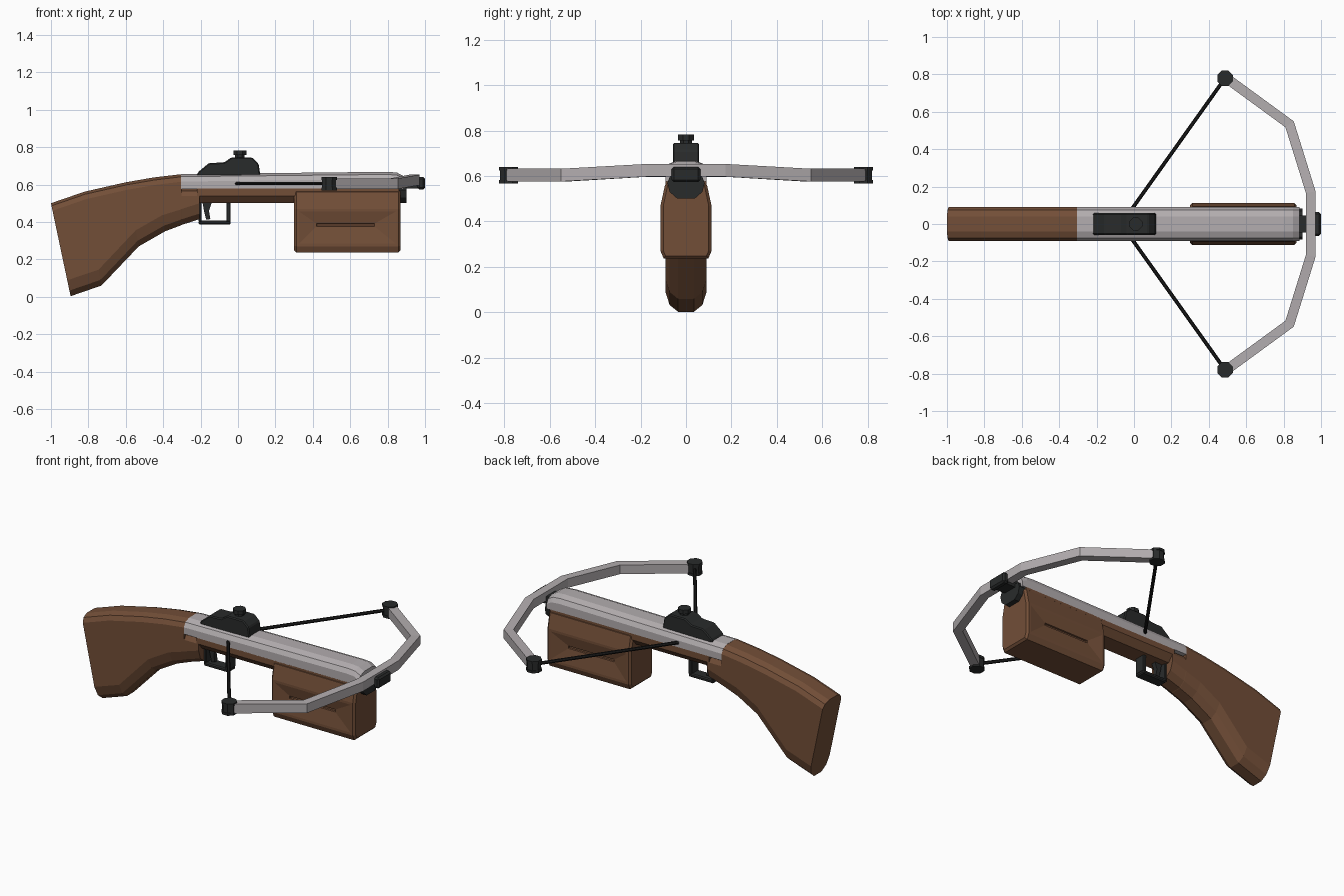
import bpy, bmesh, math
from mathutils import Vector

if "Cube" in bpy.data.objects:
    bpy.data.objects.remove(bpy.data.objects["Cube"])


def material(name, rgb):
    m = bpy.data.materials.new(name)
    m.diffuse_color = (*rgb, 1)
    m.use_nodes = True
    m.node_tree.nodes["Principled BSDF"].inputs["Base Color"].default_value = m.diffuse_color
    return m


WOOD = material("brown wood", (0.17, 0.077, 0.039))
METAL = material("pale metal", (0.45, 0.42, 0.43))
BLACK = material("black fittings", (0.022, 0.024, 0.024))
CORD = material("black cord", (0.01, 0.01, 0.01))


def finish(name, bm, mat):
    bmesh.ops.recalc_face_normals(bm, faces=bm.faces)
    me = bpy.data.meshes.new(name)
    bm.to_mesh(me)
    bm.free()
    me.materials.append(mat)
    ob = bpy.data.objects.new(name, me)
    bpy.context.collection.objects.link(ob)
    return ob


def loft(name, rings, mat):
    """Skin a list of equal-length point rings and cap both ends."""
    bm = bmesh.new()
    vs = [[bm.verts.new(p) for p in r] for r in rings]
    n = len(vs[0])
    for a, b in zip(vs, vs[1:]):
        for i in range(n):
            j = (i + 1) % n
            bm.faces.new((a[i], a[j], b[j], b[i]))
    bm.faces.new(vs[0])
    bm.faces.new(vs[-1])
    return finish(name, bm, mat)


def mirrored(half):
    """Close a +y half section of (y, z) pairs into a symmetric loop."""
    return half + [(-y, z) for y, z in reversed(half)]


def bevel(ob, width, segments=1):
    m = ob.modifiers.new("bevel", "BEVEL")
    m.width, m.segments = width, segments
    m.limit_method = 'ANGLE'
    return ob


def box(name, lo, hi, mat, bev=0.0):
    pts = [[(x, lo[1], lo[2]), (x, hi[1], lo[2]), (x, hi[1], hi[2]), (x, lo[1], hi[2])]
           for x in (lo[0], hi[0])]
    ob = loft(name, pts, mat)
    return bevel(ob, bev) if bev else ob


def side_profile(name, pts, half, mat, bev=0.0):
    """Extrude an (x, z) outline across y."""
    ob = loft(name, [[(x, y, z) for x, z in pts] for y in (-half, half)], mat)
    return bevel(ob, bev) if bev else ob


def cylinder(name, x, y, z0, z1, r, mat, n=8):
    ring = [(x + r * math.cos(math.tau * (i + .5) / n),
             y + r * math.sin(math.tau * (i + .5) / n)) for i in range(n)]
    return loft(name, [[(a, b, z) for a, b in ring] for z in (z0, z1)], mat)


# Shoulder stock: stations run along the top and bottom outlines
def stock_ring(tx, tz, bx, bz):
    L = tz - bz
    half = [(.04, 0), (.075, .014), (.09, .04), (.09, L - .085), (.072, L - .03), (.035, L)]
    return [(tx + (bx - tx) * d / L, y, tz - d) for y, d in mirrored(half)]


loft("stock", [stock_ring(*s) for s in (
    (-1, .50, -.895, .003), (-.82, .562, -.73, .06), (-.60, .612, -.53, .27),
    (-.45, .638, -.39, .35), (-.305, .655, -.305, .382),
    (-.302, .58, -.302, .384), (-.205, .58, -.205, .415))], WOOD)

# Wooden fore end under the rail
fore = mirrored([(.09, .578), (.09, .54), (.055, .50)])
loft("fore_end", [[(x, y, z) for y, z in fore] for x in (-.22, .86)], WOOD)

# Metal rail with a sloping nose
def rail_ring(x, top):
    return [(x, y, z) for y, z in mirrored(
        [(.09, .575), (.09, top - .04), (.075, top - .014), (.04, top)])]


loft("rail", [rail_ring(-.305, .656), rail_ring(.80, .668),
              rail_ring(.85, .664), rail_ring(.885, .645)], METAL)

# Magazine with a sunken panel running into a slot on each side
sec = mirrored([(.09, .572), (.112, .47), (.112, .27), (.098, .237)])
mag = loft("magazine", [[(x, y, z) for y, z in sec] for x in (.30, .87)], WOOD)
bm = bmesh.new()
bm.from_mesh(mag.data)
bmesh.ops.bevel(bm, geom=[e for e in bm.edges if len(e.link_faces) == 2
                          and e.calc_face_angle() > 1.2],
                offset=.012, segments=1, affect='EDGES', profile=.5)
bm.faces.ensure_lookup_table()
for f in [f for f in bm.faces if abs(f.normal.y) > .98]:
    s = 1 if f.normal.y > 0 else -1
    bmesh.ops.inset_individual(bm, faces=[f], thickness=.02)
    bmesh.ops.inset_individual(bm, faces=[f], thickness=.03)
    c = f.calc_center_median()
    for v in f.verts:
        v.co = (.73 if v.co.x > c.x else .42, s * .098, .391 if v.co.z > c.z else .376)
    bmesh.ops.inset_individual(bm, faces=[f], thickness=.002)
    for v in f.verts:
        v.co.y = s * .088
bm.to_mesh(mag.data)
bm.free()

# Trigger and guard
box("guard_bottom", (-.21, -.035, .385), (-.04, .035, .407), BLACK, .006)
box("guard_front", (-.062, -.035, .40), (-.04, .035, .505), BLACK, .004)
box("guard_rear", (-.21, -.035, .40), (-.194, .035, .505), BLACK, .004)
side_profile("trigger", [(-.19, .505), (-.14, .505), (-.155, .46), (-.148, .415),
                         (-.17, .412), (-.182, .46)], .014, BLACK)

# Sight housing and knob
side_profile("sight", [(-.22, .645), (-.215, .665), (-.155, .715), (-.075, .718),
                       (-.035, .745), (.075, .745), (.11, .712), (.12, .645)],
             .058, BLACK, .006)
cylinder("sight_knob_neck", .01, 0, .74, .76, .028, BLACK)
cylinder("sight_knob", .01, 0, .757, .782, .037, BLACK)

# Bow: square-section arm swept around the front
path = [(.487, .785, .605), (.832, .533, .604), (.945, .17, .625)]
path = [Vector(p) for p in path] + [Vector((x, -y, z)) for x, y, z in reversed(path)]
rings = []
for i, p in enumerate(path):
    a = (p - path[i - 1]) if i else path[1] - p
    b = (path[i + 1] - p) if i < len(path) - 1 else a
    a.z = b.z = 0
    a.normalize()
    b.normalize()
    t = (a + b).normalized()
    side = Vector((-t.y, t.x, 0)) * (.026 / t.dot(a))
    up = Vector((0, 0, .028))
    rings.append([p + side + up, p - side + up, p - side - up, p + side - up])
loft("bow_arms", rings, METAL)

# Bow tips and strings, both sides
for s, label in ((1, "left"), (-1, "right")):
    y = s * .78
    cylinder(label + "_tip", .487, y, .575, .635, .041, BLACK)
    cylinder(label + "_tip_top_rim", .487, y, .625, .64, .045, BLACK)
    cylinder(label + "_tip_bottom_rim", .487, y, .568, .583, .045, BLACK)
    p, q = Vector((-.008, s * .085, .605)), Vector((.487, y, .605))
    d = (q - p).normalized()
    n = Vector((-d.y, d.x, 0))
    loft(label + "_string", [[c + .01 * (n * math.cos(k * math.tau / 6)
         + Vector((0, 0, 1)) * math.sin(k * math.tau / 6)) for k in range(6)]
         for c in (p, q)], CORD)

# Front bracket that clamps the bow to the nose
collar = mirrored([(.07, .60), (.082, .57), (.072, .53), (.04, .502)])
loft("front_collar", [[(x, y, z) for y, z in collar] for x in (.86, .902)], BLACK)
box("bow_mount", (.88, -.045, .58), (.98, .045, .625), BLACK)
box("front_clamp", (.96, -.063, .573), (1.0, .063, .64), BLACK, .01)
